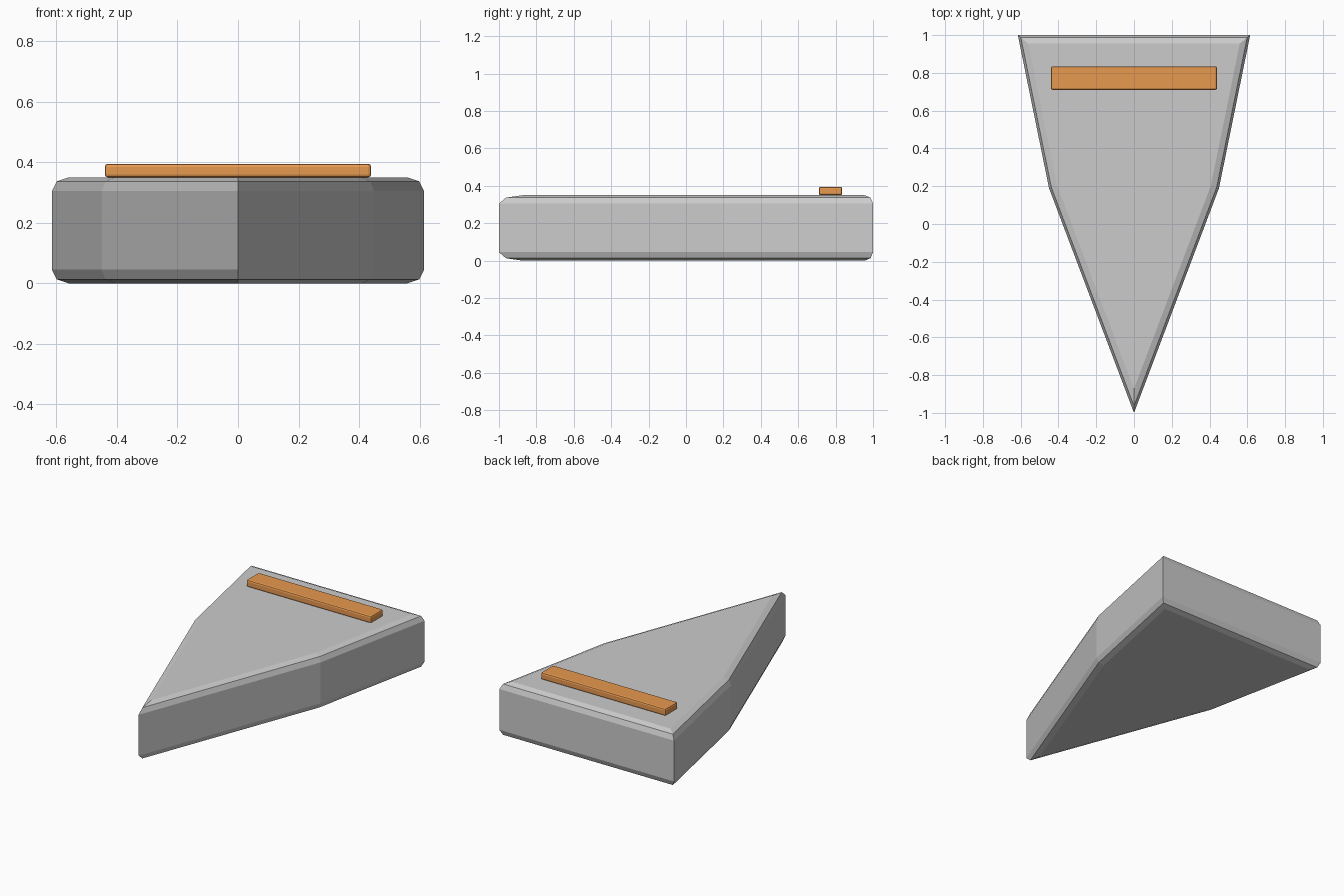
import bpy, bmesh

if "Cube" in bpy.data.objects:
    bpy.data.objects.remove(bpy.data.objects["Cube"])


def prism(name, outline, z0, z1, width, segments, all_edges):
    """Extrude an outline upward and round its edges."""
    bm = bmesh.new()
    base = bm.faces.new([bm.verts.new((x, y, z0)) for x, y in outline])
    ext = bmesh.ops.extrude_face_region(bm, geom=[base], use_keep_orig=True)
    top = [g for g in ext["geom"] if isinstance(g, bmesh.types.BMVert)]
    bmesh.ops.translate(bm, verts=top, vec=(0, 0, z1 - z0))
    bmesh.ops.recalc_face_normals(bm, faces=bm.faces)
    rims = [e for e in bm.edges
            if all_edges or abs(e.verts[0].co.z - e.verts[1].co.z) < 1e-5]
    bmesh.ops.bevel(bm, geom=rims, offset=width, offset_type='OFFSET',
                    segments=segments, profile=0.5, affect='EDGES',
                    clamp_overlap=True)
    mesh = bpy.data.meshes.new(name)
    bm.to_mesh(mesh)
    bm.free()
    obj = bpy.data.objects.new(name, mesh)
    bpy.context.collection.objects.link(obj)
    return obj


# Tapered wedge body with softened top and bottom rims
half = [(0.615, 1.0), (0.45, 0.19)]
outline = [(0, -1.0)] + half[::-1] + [(-x, y) for x, y in half]
prism("wedge_body", outline, 0, 0.35, 0.045, 2, False)

# Raised bar across the wide end
bar = prism("rear_bar", [(-0.44, 0.71), (0.44, 0.71), (0.44, 0.835), (-0.44, 0.835)],
            0.35, 0.395, 0.01, 2, True)
orange = bpy.data.materials.new("orange")
orange.diffuse_color = (0.8, 0.32, 0.08, 1)
orange.use_nodes = True
orange.node_tree.nodes["Principled BSDF"].inputs["Base Color"].default_value = orange.diffuse_color
bar.data.materials.append(orange)
